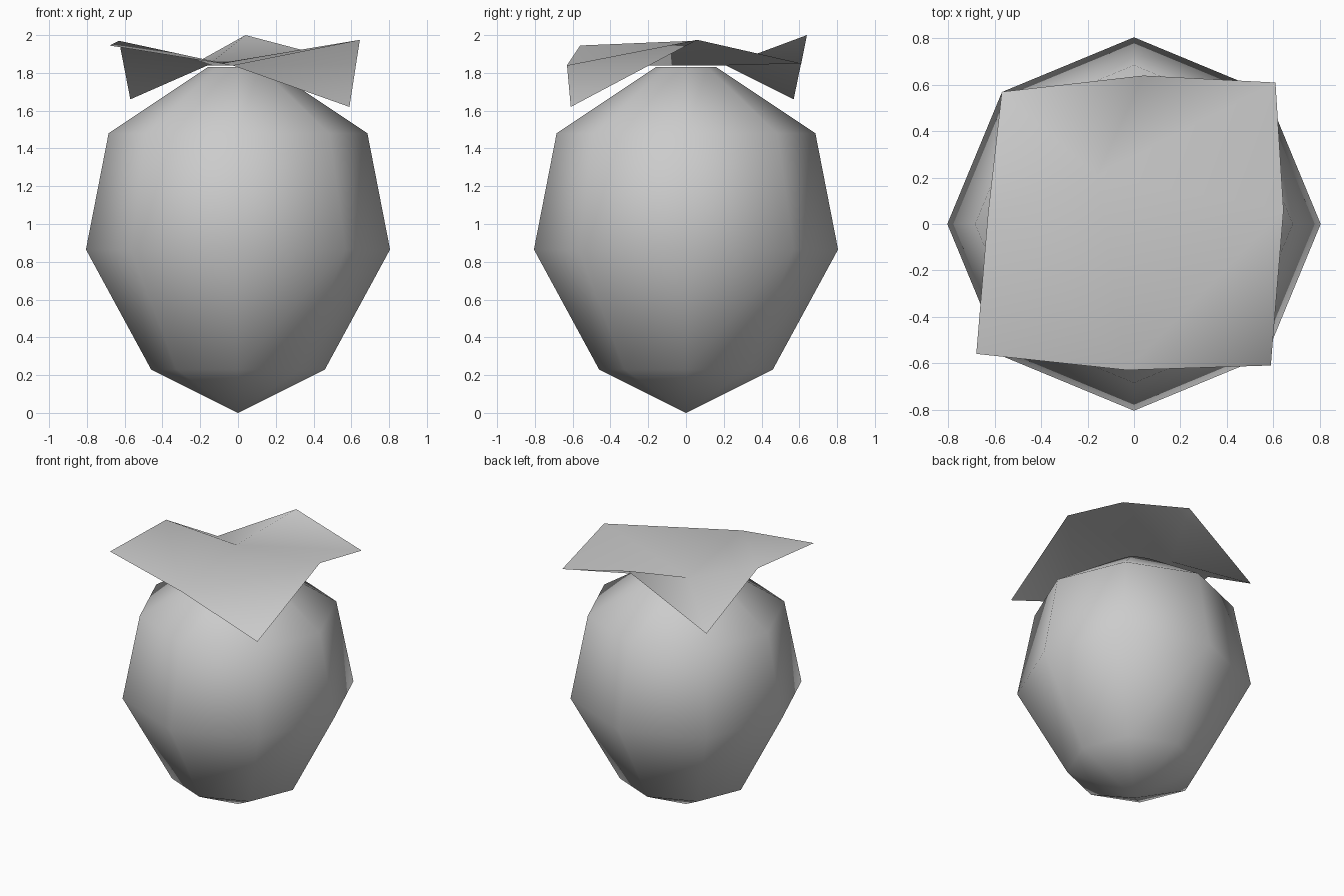
import bpy, bmesh, math
from mathutils import Matrix

cube = bpy.data.objects.get("Cube")
if cube:
    bpy.data.objects.remove(cube, do_unlink=True)

grey = bpy.data.materials.new("plain_grey")
grey.use_nodes = True
GREY = (0.6, 0.6, 0.6, 1)
grey.diffuse_color = GREY
grey.node_tree.nodes["Principled BSDF"].inputs["Base Color"].default_value = GREY


def finish(name, bm):
    """Turn a bmesh into a smooth grey object."""
    for face in bm.faces:
        face.smooth = True
    mesh = bpy.data.meshes.new(name)
    bm.to_mesh(mesh)
    bm.free()
    mesh.materials.append(grey)
    obj = bpy.data.objects.new(name, mesh)
    bpy.context.collection.objects.link(obj)
    return obj


# Rounded body: an eight-sided lathe, pointed below and flat on top
profile = [(0, 0), (0.46, 0.23), (0.805, 0.865), (0.685, 1.48), (0.16, 1.83), (0, 1.83)]
bm = bmesh.new()
verts = [bm.verts.new((r, 0, z)) for r, z in profile]
edges = [bm.edges.new(pair) for pair in zip(verts, verts[1:])]
bmesh.ops.spin(bm, geom=verts + edges, cent=(0, 0, 0), axis=(0, 0, 1),
               angle=math.tau, steps=8, use_duplicate=False)
bmesh.ops.remove_doubles(bm, verts=bm.verts, dist=0.001)
bmesh.ops.recalc_face_normals(bm, faces=bm.faces)
finish("body", bm)

# Creased leaf sheet: a thin square folded about one off-centre point
points = {
    "centre": (-0.16, 0.21, 1.84),
    "front_right": (-0.68, -0.56, 1.945),
    "front": (-0.03, -0.63, 1.84),
    "front_left": (0.59, -0.61, 1.62),
    "left": (0.645, 0.06, 1.975),
    "back_left": (0.61, 0.61, 1.85),
    "back": (0.04, 0.64, 2.0),
    "back_right": (-0.57, 0.57, 1.66),
    "right": (-0.63, 0.04, 1.97),
}
folds = [
    ("centre", "left", "back_left"), ("centre", "back_left", "back"),
    ("centre", "back", "back_right"), ("centre", "back_right", "right"),
    ("centre", "right", "front"), ("right", "front_right", "front"),
    ("centre", "front", "left"), ("front", "front_left", "left"),
]
bm = bmesh.new()
leaf = {key: bm.verts.new(co) for key, co in points.items()}
for fold in folds:
    bm.faces.new([leaf[key] for key in fold])
finish("leaf", bm)
